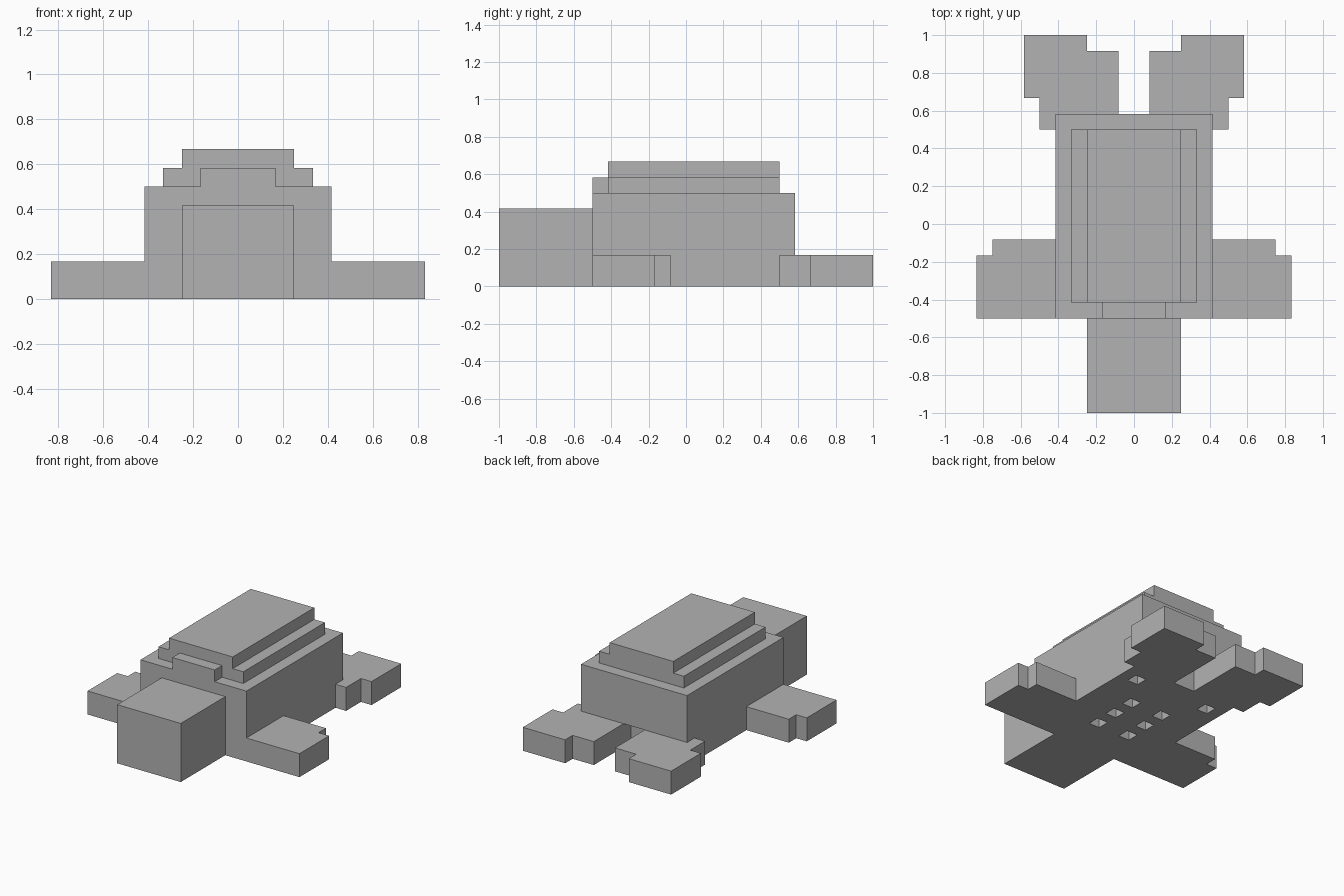
import bpy
import bmesh

CELL = 1 / 12  # the whole model sits on this block grid

if "Cube" in bpy.data.objects:
    bpy.data.objects.remove(bpy.data.objects["Cube"], do_unlink=True)

grey = bpy.data.materials.new("plain_grey")
grey.use_nodes = True
grey.diffuse_color = (0.45, 0.45, 0.45, 1)
grey.node_tree.nodes["Principled BSDF"].inputs["Base Color"].default_value = grey.diffuse_color


def slab(name, outline, bottom, top, mirror=False):
    """Extrude a plan outline (in cells) upward, optionally reflected in x."""
    bm = bmesh.new()
    side = -1 if mirror else 1
    verts = [bm.verts.new((side * x * CELL, y * CELL, bottom * CELL)) for x, y in outline]
    face = bm.faces.new(verts)
    grown = bmesh.ops.extrude_face_region(bm, geom=[face])["geom"]
    raised = [v for v in grown if isinstance(v, bmesh.types.BMVert)]
    bmesh.ops.translate(bm, verts=raised, vec=(0, 0, (top - bottom) * CELL))
    bmesh.ops.recalc_face_normals(bm, faces=bm.faces)
    mesh = bpy.data.meshes.new(name)
    bm.to_mesh(mesh)
    bm.free()
    mesh.materials.append(grey)
    obj = bpy.data.objects.new(name, mesh)
    bpy.context.collection.objects.link(obj)
    return obj


def block(name, x0, x1, y0, y1, bottom, top):
    return slab(name, [(x0, y0), (x1, y0), (x1, y1), (x0, y1)], bottom, top)


def cut(target, cutter):
    """Subtract the cutter from the target and discard it."""
    cutter.hide_render = True
    mod = target.modifiers.new("cut", "BOOLEAN")
    mod.operation = "DIFFERENCE"
    mod.solver = "EXACT"
    mod.object = cutter
    bpy.context.view_layer.objects.active = target
    bpy.ops.object.modifier_apply(modifier=mod.name)
    bpy.data.objects.remove(cutter, do_unlink=True)


# Body, head and the stepped shell
body = block("body", -5, 5, -6, 7, 0, 6)
block("head", -3, 3, -12, -6, 0, 5)
block("shell_lower", -4, 4, -5, 6, 6, 7)
block("shell_upper", -3, 3, -5, 6, 7, 8)
block("shell_front_tab", -2, 2, -6, -5, 6, 7)

# Stepped limbs on both sides
front_leg = [(5, -6), (10, -6), (10, -2), (9, -2), (9, -1), (5, -1)]
back_leg = [(1, 7), (5, 7), (5, 6), (6, 6), (6, 8), (7, 8),
            (7, 12), (3, 12), (3, 11), (1, 11)]
for side, mirror in (("left", False), ("right", True)):
    slab("front_leg_" + side, front_leg, 0, 2, mirror)
    slab("back_leg_" + side, back_leg, 0, 2, mirror)

# Notch under the rear edge, between the back legs
cut(body, block("notch_cutter", -1, 1, 6, 8, -1, 2))

# Square sockets in the belly
for x, y in [(1, 1), (1, -1), (1, -3), (3, 4)]:
    for left_edge in (x, -x - 1):
        cut(body, block("socket_cutter", left_edge, left_edge + 1, y, y + 1, -1, 1))
